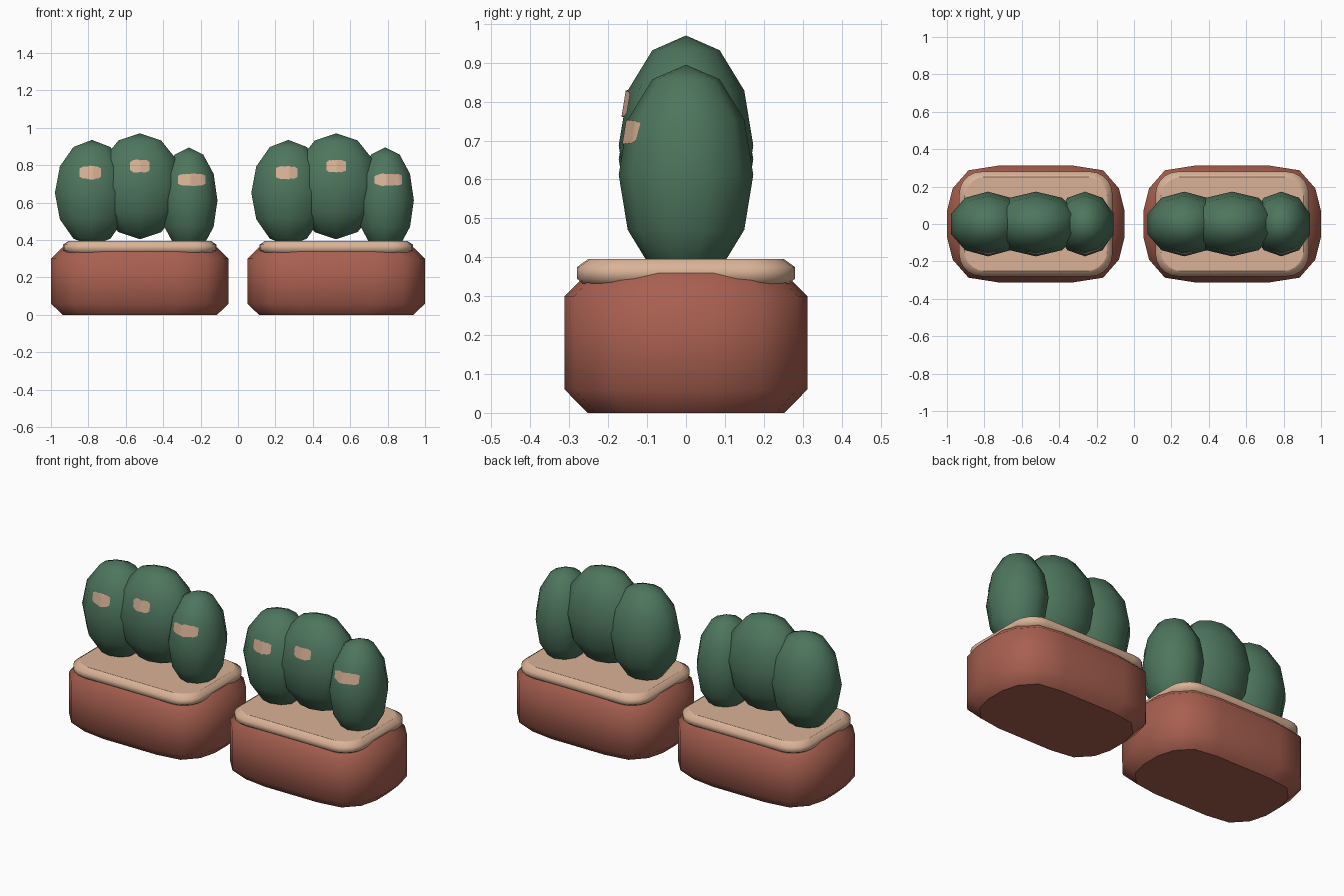
import bpy, bmesh, math, random
from mathutils import Vector
from mathutils.bvhtree import BVHTree

if "Cube" in bpy.data.objects:
    bpy.data.objects.remove(bpy.data.objects["Cube"], do_unlink=True)
random.seed(4)


def material(name, rgb):
    m = bpy.data.materials.new(name)
    m.use_nodes = True
    m.diffuse_color = (*rgb, 1)
    m.node_tree.nodes["Principled BSDF"].inputs["Base Color"].default_value = (*rgb, 1)
    return m


TERRACOTTA = material("terracotta", (0.39, 0.115, 0.08))
GREEN = material("cactus green", (0.075, 0.18, 0.11))
SAND = material("sand", (0.70, 0.45, 0.31))


def finish(bm, name, mat, x):
    mesh = bpy.data.meshes.new(name)
    bm.to_mesh(mesh)
    bm.free()
    mesh.materials.append(mat)
    ob = bpy.data.objects.new(name, mesh)
    ob.location.x = x
    bpy.context.collection.objects.link(ob)
    return ob


def loop_from_quadrant(pts):
    """Mirror a quarter outline into a closed anticlockwise loop."""
    half = pts + [(-x, y) for x, y in reversed(pts)]
    return half + [(-x, -y) for x, y in half]


def stack(name, outline, levels, mat, x):
    """Smooth closed solid from scaled copies of an outline: (z, scale x, scale y)."""
    bm = bmesh.new()
    rings = [[bm.verts.new((px * sx, py * sy, z)) for px, py in outline]
             for z, sx, sy in levels]
    n = len(outline)
    for a, b in zip(rings, rings[1:]):
        for i in range(n):
            j = (i + 1) % n
            bm.faces.new((a[i], a[j], b[j], b[i])).smooth = True
    for cap in (bm.faces.new(rings[0][::-1]), bm.faces.new(rings[-1])):
        for e in cap.edges:
            e.smooth = False
    return finish(bm, name, mat, x)


def cactus_stem(name, center, radii, x):
    """Faceted egg with smooth shading; returns its surface for placing patches."""
    bm = bmesh.new()
    bmesh.ops.create_uvsphere(bm, u_segments=10, v_segments=6, radius=1)
    for v in bm.verts:
        v.co = Vector(center) + Vector([c * r for c, r in zip(v.co, radii)])
    for f in bm.faces:
        f.smooth = True
    tree = BVHTree.FromBMesh(bm)
    finish(bm, name, GREEN, x)
    return tree


def patch(name, tree, cx, cz, w, h, x):
    """Thin ragged plate laid on the front of a stem."""
    cols, rows = 12, 5
    bm = bmesh.new()
    grid = []
    for i in range(cols + 1):
        u = 2 * i / cols - 1
        reach = h * (1 - 0.35 * u ** 4) * random.uniform(0.88, 1.05)
        column = []
        for j in range(rows + 1):
            px, pz = cx + u * w, cz + (2 * j / rows - 1) * reach
            hit = tree.ray_cast(Vector((px, -1, pz)), Vector((0, 1, 0)))[0]
            column.append(bm.verts.new((px, hit.y - 0.005, pz)))
        grid.append(column)
    for a, b in zip(grid, grid[1:]):
        for j in range(rows):
            bm.faces.new((a[j], b[j], b[j + 1], a[j + 1])).smooth = True
    finish(bm, name, SAND, x)


# Outlines of the pot and of the sand bed
pot_outline = loop_from_quadrant([(0.475, 0.07), (0.445, 0.19), (0.36, 0.287), (0.2, 0.312)])
cx, cy, r = 0.29, 0.16, 0.12
bed_outline = loop_from_quadrant(
    [(cx + r * math.cos(a), cy + r * math.sin(a))
     for a in (math.pi / 2 * k / 5 for k in range(6))])

# Stems: name, x, z, radius x, patch (x, z, half width, half height)
stems = [
    ("right", -0.256, 0.652, 0.208, (-0.265, 0.76, 0.058, 0.036)),
    ("middle", 0.0, 0.687, 0.24, (0.0, 0.795, 0.053, 0.034)),
    ("left", 0.263, 0.612, 0.16, (0.278, 0.722, 0.074, 0.033)),
]

for side, x in (("right", -0.525), ("left", 0.525)):
    # Chamfered planter
    stack(f"{side}_pot", pot_outline,
          [(0, 0.87, 0.81), (0.06, 1, 1), (0.3, 1, 1), (0.36, 0.87, 0.81)], TERRACOTTA, x)
    # Rounded bed of sand
    stack(f"{side}_sand_bed", bed_outline,
          [(0.33, 0.95, 0.94), (0.345, 1, 1), (0.375, 1, 1), (0.395, 0.93, 0.9)], SAND, x)
    # Cactus stems with a pale patch on each front
    for part, sx, sz, rx, (px, pz, w, h) in stems:
        tree = cactus_stem(f"{side}_pot_{part}_stem", (sx, 0, sz), (rx, 0.173, 0.283), x)
        patch(f"{side}_pot_{part}_patch", tree, px, pz, w, h, x)
